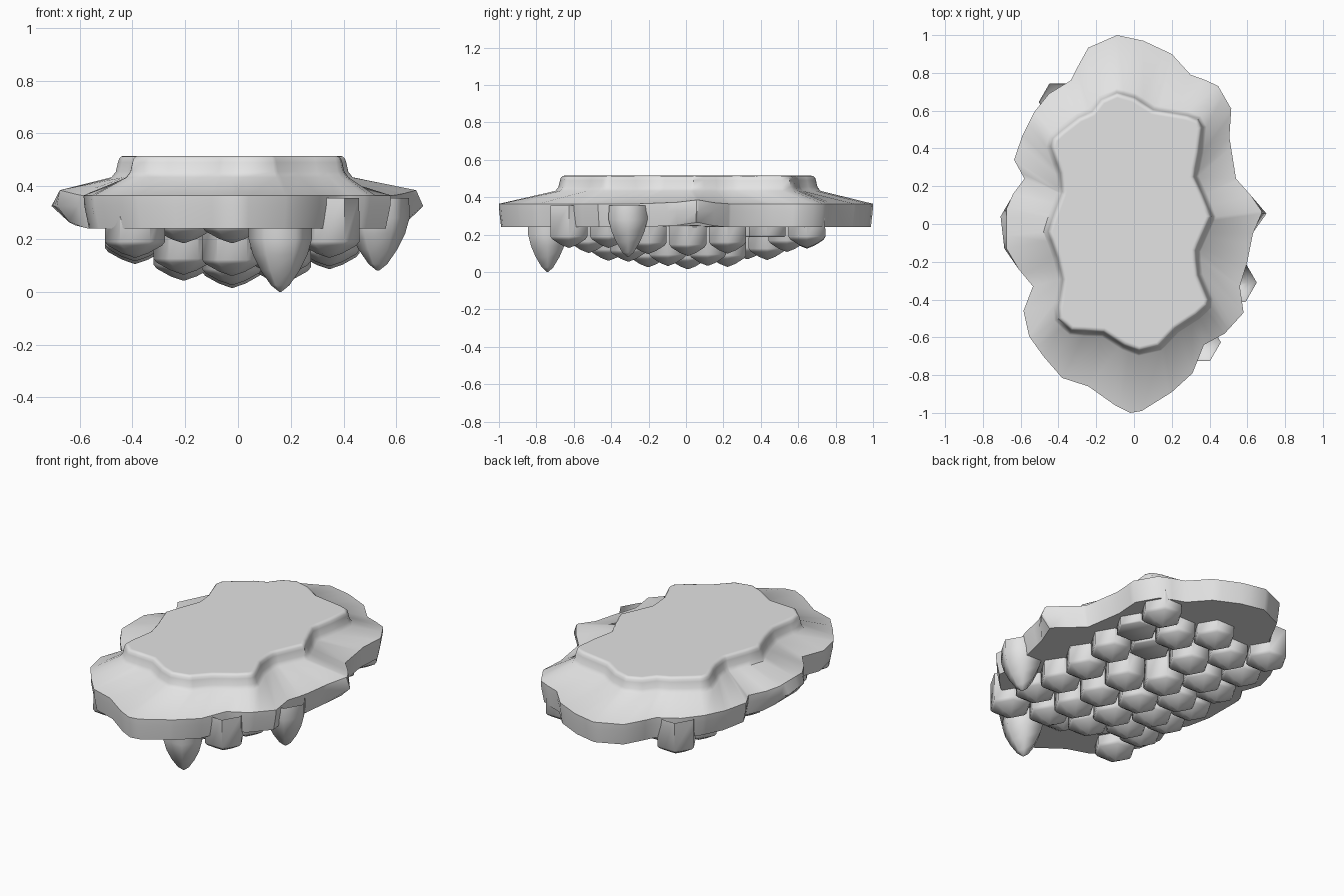
import bpy, bmesh, math
from math import atan2, cos, sin, pi
from mathutils import Vector

cube = bpy.data.objects.get("Cube")
if cube:
    bpy.data.objects.remove(cube, do_unlink=True)

stone = bpy.data.materials.new("pale grey stone")
stone.use_nodes = True
stone.diffuse_color = (0.77, 0.77, 0.77, 1)
stone.node_tree.nodes["Principled BSDF"].inputs["Base Color"].default_value = (0.77, 0.77, 0.77, 1)


def make_object(name, rings, smooth_angle, open_start):
    """Bridge a stack of equal-length vertex rings, ordered downwards."""
    bm = bmesh.new()
    loops = [[bm.verts.new(point) for point in ring] for ring in rings]
    for high, low in zip(loops, loops[1:]):
        for i in range(len(low)):
            j = (i + 1) % len(low)
            bm.faces.new((low[i], low[j], high[j], high[i]))
    if not open_start:
        bm.faces.new(loops[0])
    bm.faces.new(loops[-1][::-1])
    mesh = bpy.data.meshes.new(name)
    bm.to_mesh(mesh)
    bm.free()
    mesh.materials.append(stone)
    obj = bpy.data.objects.new(name, mesh)
    bpy.context.collection.objects.link(obj)
    bpy.ops.object.select_all(action="DESELECT")
    bpy.context.view_layer.objects.active = obj
    obj.select_set(True)
    bpy.ops.object.shade_smooth_by_angle(angle=math.radians(smooth_angle))


# Wavy outlines of the slab rim and of the raised plateau
rim = [(-.09, 1), (.05, .97), (.2, .9), (.3, .79), (.44, .74), (.515, .61),
       (.505, .46), (.54, .24), (.62, .15), (.705, .055), (.63, -.05), (.6, -.2),
       (.56, -.33), (.58, -.47), (.48, -.58), (.37, -.64), (.31, -.79),
       (.2, -.89), (.04, -.99), (-.02, -1), (-.1, -.96), (-.24, -.86),
       (-.38, -.815), (-.48, -.7), (-.555, -.595), (-.585, -.46),
       (-.535, -.33), (-.61, -.24), (-.69, -.13), (-.71, .04), (-.64, .16),
       (-.58, .24), (-.635, .34), (-.59, .47), (-.53, .59), (-.45, .69),
       (-.335, .76), (-.25, .93)]
plateau = [(-.09, .69), (0, .665), (.1, .6), (.28, .57), (.335, .55), (.355, .51),
           (.34, .38), (.315, .25), (.36, .15), (.405, .04), (.36, -.06),
           (.325, -.14), (.33, -.26), (.39, -.4), (.385, -.43), (.33, -.48),
           (.22, -.55), (.13, -.645), (.03, -.67), (-.05, -.64), (-.16, -.57),
           (-.33, -.56), (-.395, -.5), (-.395, -.44), (-.37, -.3), (-.4, -.18),
           (-.45, -.04), (-.42, .05), (-.375, .17), (-.385, .27),
           (-.435, .41), (-.425, .45), (-.38, .49), (-.29, .56), (-.22, .59),
           (-.17, .655)]


def outline_at(points, angle):
    """Point where a ray from the centre meets the outline."""
    ray = Vector((cos(angle), sin(angle)))
    for a, b in zip(points, points[1:] + points[:1]):
        a, b = Vector(a), Vector(b)
        ca, cb = ray.cross(a), ray.cross(b)
        if ca * cb <= 1e-9 and ca != cb and ray.dot(a) > 0:
            t = min(max(ca / (ca - cb), 0), 1)
            return a.lerp(b, t)
    return ray


# Shared angles keep the corners of both outlines
angles = []
for angle in sorted(atan2(y, x) for x, y in rim + plateau):
    if not angles or angle - angles[-1] > 0.015:
        angles.append(angle)
outer = [outline_at(rim, a) for a in angles]
inner = [outline_at(plateau, a) for a in angles]


def outward(i):
    """Outward direction of the plateau edge, averaged over both neighbours."""
    p, before, after = inner[i], inner[i - 1], inner[(i + 1) % len(inner)]
    along = (p - before).normalized() + (after - p).normalized()
    return Vector((along.y, -along.x)).normalized()


normals = [outward(i) for i in range(len(inner))]


def rim_ring(z, side_limit, lift, taper=0):
    """Rim ring whose bulging sides are pulled in and lifted."""
    ring = []
    for p in outer:
        x = max(-side_limit, min(side_limit, p.x * (1 - taper)))
        bulge = min(1, max(0, abs(p.x) - 0.59) * 10)
        ring.append((x, p.y * (1 - taper / 3), z + lift * bulge))
    return ring


def inset_ring(offset, z):
    """Plateau ring pushed outwards by an offset."""
    return [(*(p + n * offset), z) for p, n in zip(inner, normals)]


# Slab: rounded plateau edge, steep wall, sloping shoulder and bulging rim
make_object("rock_slab", [
    inset_ring(-0.022, 0.515), inset_ring(-0.018, 0.515),
    inset_ring(-0.008, 0.513), inset_ring(0, 0.505),
    inset_ring(0.005, 0.49), inset_ring(0.013, 0.455), inset_ring(0.029, 0.434),
    rim_ring(0.365, 0.675, 0.02), rim_ring(0.325, 1, 0, 0.005),
    rim_ring(0.24, 0.64, 0.025, 0.035)], 40, False)


def column(name, x, y, profile, smooth_angle):
    """Hexagonal column, open where it enters the slab."""
    rings = [[(x + radius * cos(i * pi / 3), y + radius * sin(i * pi / 3), z)
              for i in range(6)] for radius, z in profile]
    make_object(name, rings, smooth_angle, True)


# Honeycomb of blunt columns, longest in the middle
step_x, step_y = 0.184, 0.212
short = [(2, -3), (1, -3)]
flat = [(4, 2), (3, 1)]
for col in range(5):
    for row in range(-3, 4):
        x = -0.39 + col * step_x
        y = 0.01 + row * step_y + (step_y / 2 if col % 2 else 0)
        if abs(y) > 0.7:
            continue
        if (col, row) in flat:
            column("flat_column", x, y, [(0.113, 0.355), (0.113, 0.195), (0.106, 0.188)], 50)
            continue
        tip = min(0.13, 0.015 + 0.15 * ((x / 0.5) ** 2 + (y / 0.75) ** 2))
        if (col, row) in short:
            tip = 0.185
        column("hanging_column", x, y, [
            (0.113, 0.355), (0.114, tip + 0.06),
            (0.102, tip + 0.045), (0.05, tip + 0.016), (0.004, tip)], 50)

# Two long pointed columns
for x, y, tip in [(0.16, -0.74, 0), (0.53, -0.31, 0.08)]:
    column("pointed_column", x, y, [
        (0.118, 0.355), (0.12, tip + 0.2), (0.103, tip + 0.14),
        (0.073, tip + 0.08), (0.035, tip + 0.025), (0.004, tip)], 65)
